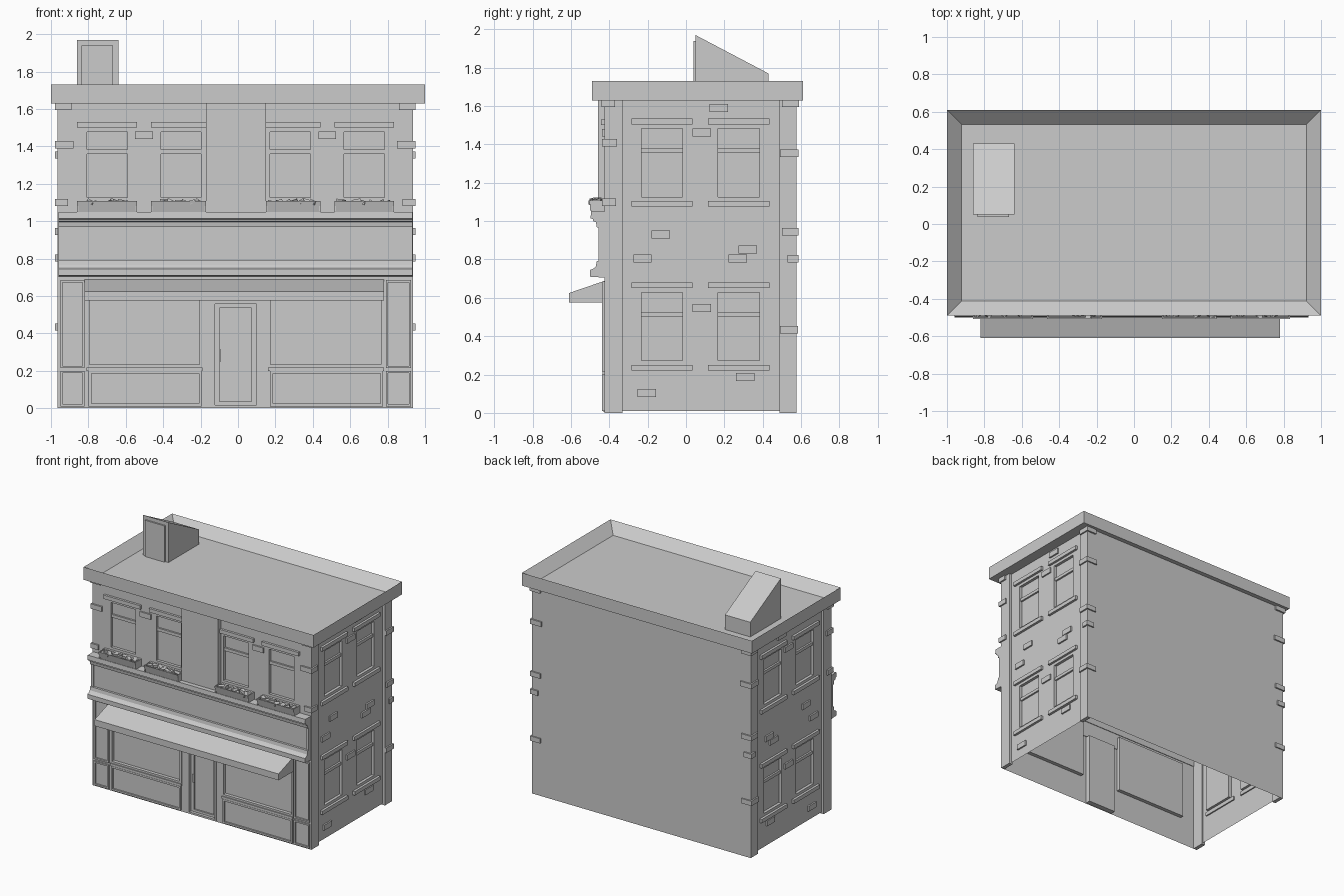
import bpy, bmesh, math, random
from mathutils import Vector, Matrix

if "Cube" in bpy.data.objects:
    bpy.data.objects.remove(bpy.data.objects["Cube"])

random.seed(4)
CX = -0.015  # facade centre line

# wall frames: (u across, v up, d outward) -> world
FRAMES = {
    "world": lambda u, v, d: Vector((u, v, d)),
    "front": lambda u, v, d: Vector((u, -0.425 - d, v)),
    "right": lambda u, v, d: Vector((0.916 + d, u, v)),
    "left": lambda u, v, d: Vector((-0.946 - d, u, v)),
    "back": lambda u, v, d: Vector((u, 0.575 + d, v)),
}


def finish(name, bm, recalc=True):
    if recalc:
        bmesh.ops.recalc_face_normals(bm, faces=bm.faces)
    me = bpy.data.meshes.new(name)
    bm.to_mesh(me)
    bm.free()
    ob = bpy.data.objects.new(name, me)
    bpy.context.collection.objects.link(ob)
    return ob


def boxes(name, frame, items):
    """Each item is u0, u1, v0, v1, d0, d1."""
    bm = bmesh.new()
    for u0, u1, v0, v1, d0, d1 in items:
        a, b = FRAMES[frame](u0, v0, d0), FRAMES[frame](u1, v1, d1)
        m = Matrix.Translation((a + b) / 2) @ Matrix.Diagonal([abs(c) for c in b - a] + [1])
        bmesh.ops.create_cube(bm, size=1, matrix=m)
    return finish(name, bm)


def ring(u0, u1, v0, v1, w, d0, d1):
    return [(u0, u0 + w, v0, v1, d0, d1), (u1 - w, u1, v0, v1, d0, d1),
            (u0 + w, u1 - w, v0, v0 + w, d0, d1), (u0 + w, u1 - w, v1 - w, v1, d0, d1)]


def wall(name, frame, u0, u1, v0, v1, holes=()):
    """Single sheet with rectangular openings."""
    us = sorted({u0, u1, *[c for h in holes for c in h[:2]]})
    vs = sorted({v0, v1, *[c for h in holes for c in h[2:]]})
    bm = bmesh.new()
    f = FRAMES[frame]
    out = f(0, 0, 1) - f(0, 0, 0)
    for a, b in zip(us, us[1:]):
        for c, d in zip(vs, vs[1:]):
            u, v = (a + b) / 2, (c + d) / 2
            if any(h[0] < u < h[1] and h[2] < v < h[3] for h in holes):
                continue
            face = bm.faces.new([bm.verts.new(f(*p, 0)) for p in ((a, c), (b, c), (b, d), (a, d))])
            face.normal_update()
            if face.normal.dot(out) < 0:
                face.normal_flip()
    bmesh.ops.remove_doubles(bm, verts=bm.verts, dist=1e-5)
    return finish(name, bm, False)


def extrude_x(name, x0, x1, profile):
    """Closed (y, z) profile swept along x."""
    bm = bmesh.new()
    f = bm.faces.new([bm.verts.new((x0, y, z)) for y, z in profile])
    g = bmesh.ops.extrude_face_region(bm, geom=[f], use_keep_orig=True)
    vs = [e for e in g["geom"] if isinstance(e, bmesh.types.BMVert)]
    bmesh.ops.translate(bm, verts=vs, vec=(x1 - x0, 0, 0))
    return finish(name, bm)


def sash_window(name, frame, c, z0, z1, sill):
    u0, u1 = c - 0.13, c + 0.13
    zm = z0 + 0.265
    items = ring(u0, u1, z0, z1, 0.022, -0.03, 0.0)
    items += [(u0 + 0.02, u1 - 0.02, zm - 0.012, zm + 0.012, -0.03, -0.008)]
    items += [(u0 + 0.02, u1 - 0.02, z0 + 0.02, z1 - 0.02, -0.03, -0.022)]
    items += [(c - 0.16, c + 0.16, z1, z1 + 0.03, -0.01, 0.018)]
    if sill:
        items += [(c - 0.16, c + 0.16, z0 - 0.03, z0, -0.01, 0.019)]
    boxes(name, frame, items)


# roof cornice with sunken roof floor
bm = bmesh.new()
bmesh.ops.create_cube(bm, size=1, matrix=Matrix.Translation((0, 0.06, 1.68)) @ Matrix.Diagonal((2, 1.1, 0.1, 1)))
bm.faces.ensure_lookup_table()
top = max(bm.faces, key=lambda f: f.calc_center_median().z)
bmesh.ops.inset_region(bm, faces=[top], thickness=0.11)
bmesh.ops.translate(bm, verts=top.verts, vec=(0, 0, -0.075))
finish("roof_cornice", bm)

# roof access shed
extrude_x("roof_shed", -0.86, -0.64, [(0.05, 1.655), (0.05, 1.97), (0.43, 1.77), (0.43, 1.655)])
boxes("roof_shed_door", "world", [(-0.837, -0.667, 0.038, 0.055, 1.655, 1.94)])

# walls with openings
front_c = [-0.70, -0.305, 0.28, 0.675]
side_c = [-0.125, 0.275]
shop = [(-0.81, -0.19, 0.22, 0.67), (0.16, 0.78, 0.22, 0.67)]
door = (-0.135, 0.11, 0.005, 0.57)
wall("front_wall", "front", -0.966, 0.936, 0.0, 1.63,
     [(c - 0.13, c + 0.13, 1.105, 1.50) for c in front_c] + shop + [door])
wall("back_wall", "back", -0.966, 0.936, 0.0, 1.63)
for s in ("left", "right"):
    wall(s + "_wall", s, -0.425, 0.575, 0.01, 1.63,
         [(c - 0.13, c + 0.13, z, z + 0.4) for c in side_c for z in (0.25, 1.105)])
    boxes(s + "_corner_pilasters", s, [(-0.425, -0.33, 0, 1.63, -0.01, 0.02), (0.487, 0.575, 0, 1.63, -0.01, 0.02)])
    for i, c in enumerate(side_c):
        for n, z in (("lower", 0.25), ("upper", 1.105)):
            sash_window(f"{s}_{n}_window_{i}", s, c, z, z + 0.4, True)
    # scattered raised bricks
    spots = [(-0.18, 0.91), (-0.275, 0.785), (0.275, 0.832), (0.222, 0.785), (0.035, 0.525),
             (0.26, 0.165), (-0.253, 0.083), (0.122, 1.57), (0.035, 1.442)]
    boxes(s + "_raised_bricks", s, [(u, u + 0.096, v, v + 0.042, 0, 0.012) for u, v in spots])
    # bricks wrapping the corners
    sg = 1 if s == "right" else -1
    quoins = [(0.08, -0.44, -0.37, 1.595), (0.09, -0.438, -0.36, 1.39), (0.06, -0.438, -0.365, 1.08),
              (0.08, 0.50, 0.588, 1.595), (0.09, 0.49, 0.586, 1.335), (0.08, 0.50, 0.586, 0.925),
              (0.06, 0.53, 0.586, 0.785), (0.08, 0.49, 0.584, 0.415)]
    boxes(s + "_corner_bricks", "world",
          [(CX + sg * 0.963, CX + sg * (0.955 - w), y0, y1, z, z + 0.038) for w, y0, y1, z in quoins])

# upper front
for i, c in enumerate(front_c):
    sash_window(f"front_window_{i}", "front", c, 1.105, 1.50, False)
boxes("front_centre_slab", "front", [(-0.17, 0.15, 1.05, 1.63, -0.005, 0.035)])
boxes("front_raised_bricks", "front", [(-0.55, -0.455, 1.44, 1.48, 0, 0.012), (0.43, 0.525, 1.44, 1.48, 0, 0.012)])

# flower boxes: tapered open troughs with chunky plants
for i, c in enumerate(front_c):
    u0, u1 = c - 0.16, c + 0.16
    if i == 1:
        u1 = -0.17
    if i == 2:
        u0 = 0.15
    extrude_x(f"flower_box_{i}", u0, u1,
              [(-0.425, 1.05), (-0.492, 1.05), (-0.507, 1.108), (-0.499, 1.108), (-0.495, 1.085),
               (-0.445, 1.085), (-0.443, 1.108), (-0.425, 1.108)])
    boxes(f"flower_box_ends_{i}", "front",
          [(u0, u0 + 0.008, 1.055, 1.107, 0.0, 0.075), (u1 - 0.008, u1, 1.055, 1.107, 0.0, 0.075)])
    bm = bmesh.new()
    for k in range(7):
        p = Vector((u0 + 0.035 + (u1 - u0 - 0.07) * k / 6, -0.47 + random.uniform(-0.012, 0.012),
                    1.1 + random.uniform(-0.004, 0.008)))
        m = (Matrix.Translation(p) @ Matrix.Rotation(random.uniform(-0.6, 0.6), 4, 'Y')
             @ Matrix.Rotation(random.uniform(0, 3), 4, 'Z') @ Matrix.Diagonal((0.045, 0.028, 0.02, 1)))
        bmesh.ops.create_cube(bm, size=1, matrix=m)
    finish(f"flowers_{i}", bm)

# shop fascia mouldings, sign panel and awning
x0, x1 = -0.96, 0.932
extrude_x("upper_moulding", x0, x1, [(-0.42, 1.05), (-0.495, 1.05), (-0.498, 1.015), (-0.485, 1.01), (-0.485, 1.0),
                                     (-0.47, 0.995), (-0.465, 0.968), (-0.42, 0.968)])
boxes("sign_board", "front", [(x0, x1, 0.79, 0.97, 0, 0.022)] )
boxes("sign_end_caps", "front", [(x0, -0.94, 0.79, 0.97, 0, 0.03), (0.91, x1, 0.79, 0.97, 0, 0.03)])
extrude_x("lower_moulding", x0, x1, [(-0.42, 0.792), (-0.465, 0.792), (-0.47, 0.765), (-0.478, 0.755),
                                     (-0.5, 0.745), (-0.5, 0.71), (-0.42, 0.705)])
extrude_x("awning", -0.82, 0.78, [(-0.42, 0.69), (-0.61, 0.625), (-0.61, 0.575), (-0.42, 0.575)])

# shop pilasters with framed panels
for n, a, b in (("left", -0.95, -0.82), ("right", 0.79, 0.925)):
    boxes(n + "_shop_pilaster", "front", ring(a, b, 0.215, 0.685, 0.012, 0, 0.012) + ring(a, b, 0.01, 0.2, 0.012, 0, 0.012))

# shop windows and stall risers
for n, (a, b, c, d) in zip(("left", "right"), shop):
    boxes(n + "_shop_window", "front", ring(a, b, c, d, 0.015, -0.03, 0.006) + [(a, b, c, d, -0.03, -0.02)])
    boxes(n + "_stall_riser", "front", ring(a + 0.012, b - 0.005, 0.01, 0.2, 0.014, 0, 0.012))
    boxes(n + "_shop_sill", "front", [(a, b, 0.2, 0.218, 0, 0.01)])

# door
a, b, c, d = door
boxes("door_frame", "front", ring(a, b, c, d, 0.012, -0.035, 0.005))
boxes("door_leaf", "front", [(a, b, c, d, -0.04, -0.03)] + ring(a + 0.012, b - 0.012, c + 0.005, d - 0.01, 0.025, -0.03, -0.018))
boxes("door_handle", "front", [(-0.1, -0.09, 0.25, 0.315, -0.018, -0.004)])
